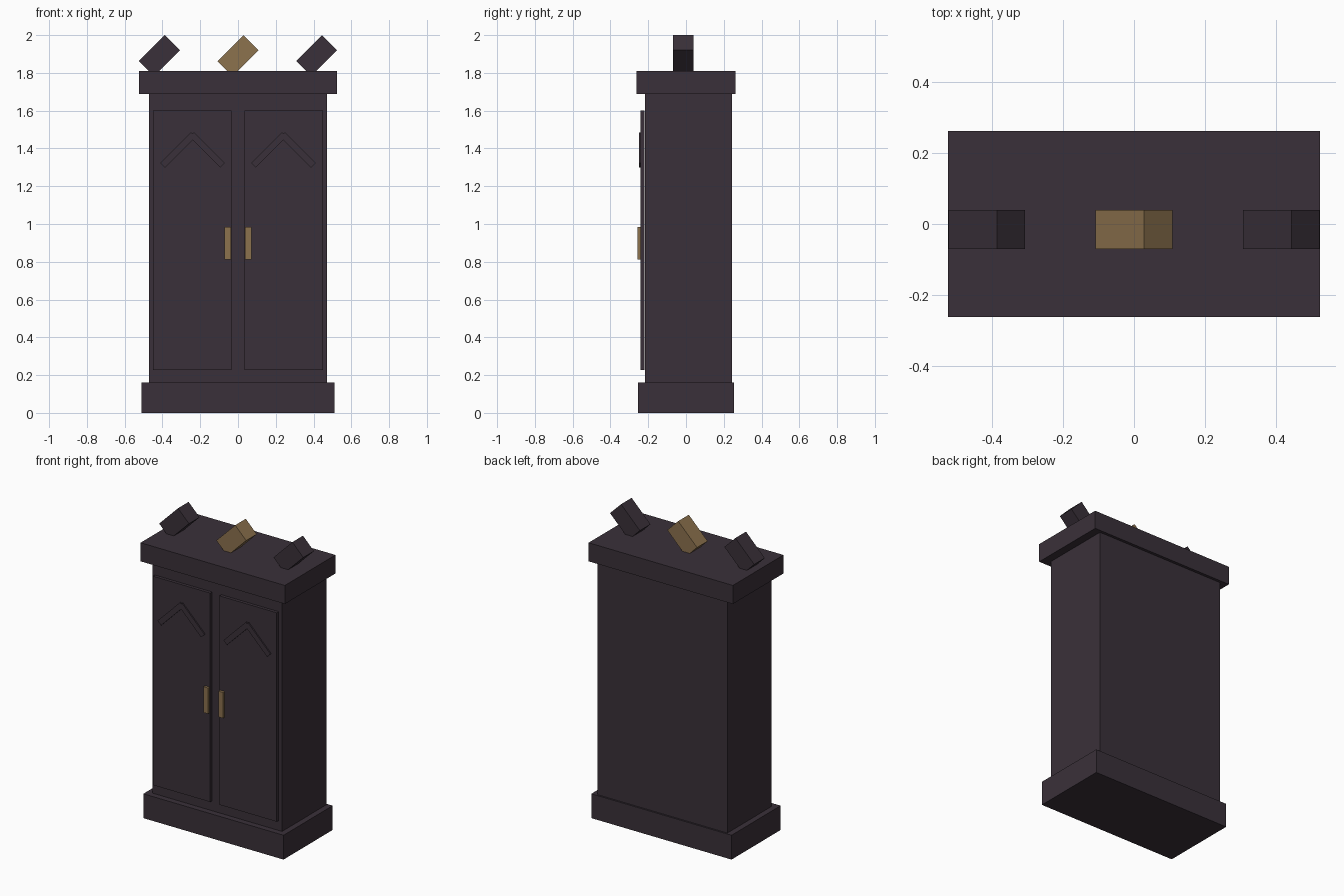
import bpy, math
from mathutils import Matrix, Vector

if "Cube" in bpy.data.objects:
    bpy.data.objects.remove(bpy.data.objects["Cube"])


def material(name, rgb):
    m = bpy.data.materials.new(name)
    m.diffuse_color = (*rgb, 1)
    m.use_nodes = True
    m.node_tree.nodes["Principled BSDF"].inputs["Base Color"].default_value = m.diffuse_color
    return m


dark = material("dark_wood", (0.042, 0.030, 0.041))
brass = material("aged_brass", (0.263, 0.168, 0.076))


def box(name, centre, size, mat, tilt=0):
    """Box with a given centre and size; tilt in degrees about the y axis."""
    bpy.ops.mesh.primitive_cube_add(size=1)
    ob = bpy.context.object
    ob.name = name
    ob.data.transform(Matrix.Diagonal((*size, 1)))
    ob.location = Vector(centre)
    ob.rotation_euler.y = math.radians(tilt)
    ob.data.materials.append(mat)
    return ob


# carcass
box("base_plinth", (0, 0, 0.08), (1.02, 0.51, 0.16), dark)
box("cabinet_body", (0, 0.014, 0.922), (0.944, 0.46, 1.534), dark)
box("top_cornice", (0, 0, 1.749), (1.05, 0.525, 0.122), dark)

for side, s in (("left", -1), ("right", 1)):
    # doors stand slightly proud of the body
    box(f"{side}_door", (s * 0.242, -0.231, 0.915), (0.417, 0.02, 1.374), dark)
    box(f"{side}_handle", (s * 0.055, -0.248, 0.898), (0.034, 0.02, 0.17), brass)
    # raised chevron made of two crossed bars
    for part, t in (("outer", s), ("inner", -s)):
        box(f"{side}_chevron_{part}_bar", (s * 0.24 + t * 0.077, -0.2425, 1.392),
            (0.23, 0.014, 0.035), dark, tilt=45 * t)

# tilted crest blocks sunk into the cornice
for name, x, mat in (("left", -0.416, dark), ("middle", 0, brass), ("right", 0.416, dark)):
    box(f"{name}_crest_block", (x, -0.015, 1.8915), (0.194, 0.11, 0.113), mat, tilt=-45)
